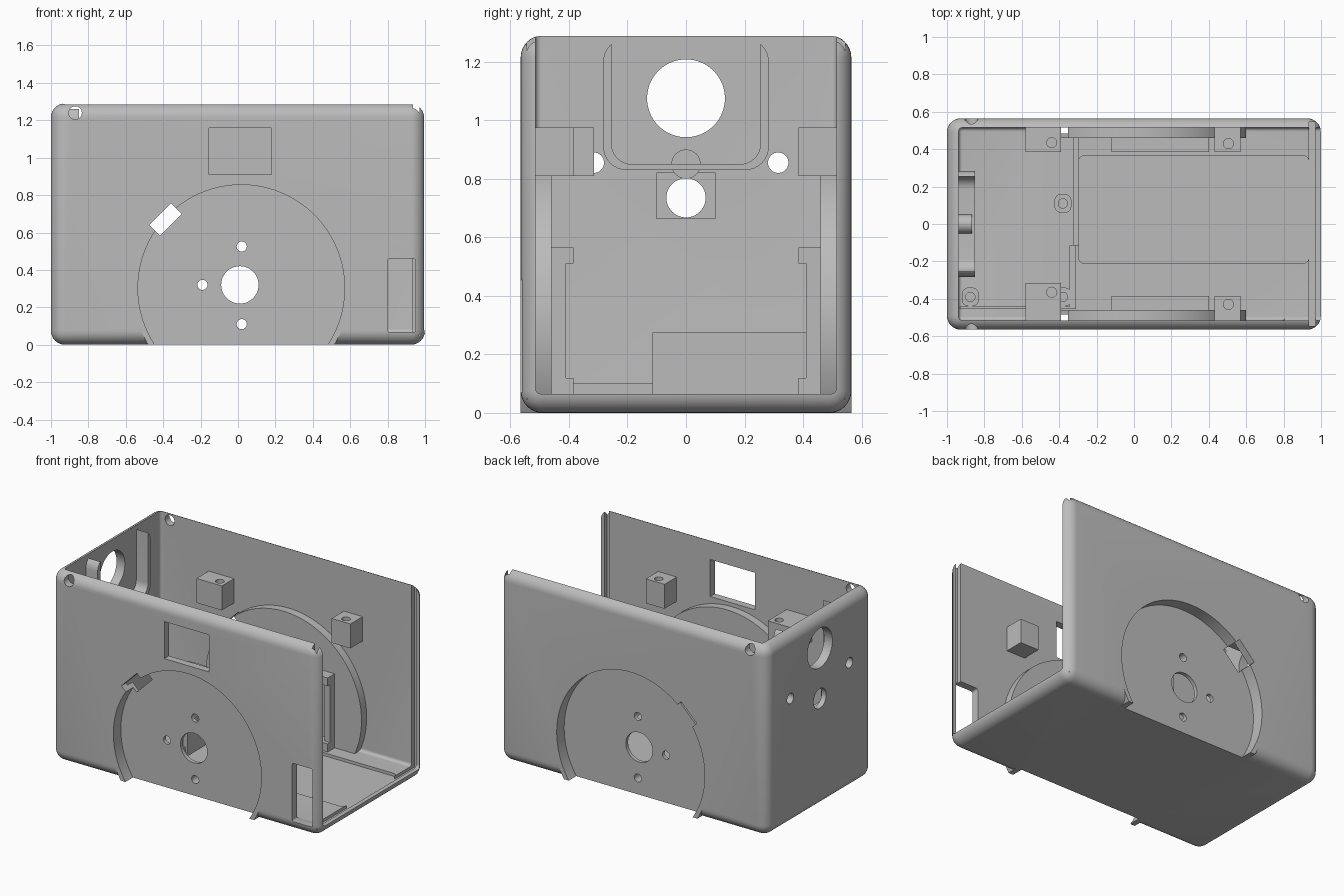
import bpy, bmesh, math
from mathutils import Matrix, Vector

if "Cube" in bpy.data.objects:
    bpy.data.objects.remove(bpy.data.objects["Cube"], do_unlink=True)

grey = bpy.data.materials.new("plain_grey")
grey.use_nodes = True
grey.diffuse_color = (0.5, 0.5, 0.5, 1)
grey.node_tree.nodes["Principled BSDF"].inputs["Base Color"].default_value = (0.5, 0.5, 0.5, 1)
parts = []


def finish(bm, name):
    mesh = bpy.data.meshes.new(name)
    bm.to_mesh(mesh)
    bm.free()
    obj = bpy.data.objects.new(name, mesh)
    bpy.context.scene.collection.objects.link(obj)
    mesh.materials.append(grey)
    return obj


def box(name, x, y, z, radius=0, axis=None, turn=0):
    """Box from ranges; rounds all edges, or only those along one axis."""
    bm = bmesh.new()
    bmesh.ops.create_cube(bm, size=1)
    size = Vector((x[1] - x[0], y[1] - y[0], z[1] - z[0]))
    mid = Vector((x[0] + x[1], y[0] + y[1], z[0] + z[1])) / 2
    bmesh.ops.scale(bm, vec=size, verts=bm.verts)
    if radius:
        edges = [e for e in bm.edges if axis is None or
                 abs((e.verts[0].co - e.verts[1].co)[axis]) > 1e-4]
        bmesh.ops.bevel(bm, geom=edges, offset=radius, segments=8,
                        profile=0.5, affect='EDGES')
    bmesh.ops.transform(bm, verts=bm.verts,
                        matrix=Matrix.Translation(mid) @ Matrix.Rotation(turn, 4, 'Y'))
    return finish(bm, name)


def rod(name, axis, centre, span, radius, sides=32):
    """Cylinder along an axis (0, 1 or 2); centre gives the other two coordinates."""
    bm = bmesh.new()
    bmesh.ops.create_cone(bm, cap_ends=True, segments=sides, radius1=radius,
                          radius2=radius, depth=span[1] - span[0])
    turn = [Matrix.Rotation(math.pi / 2, 4, 'Y'),
            Matrix.Rotation(math.pi / 2, 4, 'X'), Matrix()][axis]
    place = list(centre)
    place.insert(axis, sum(span) / 2)
    bmesh.ops.transform(bm, verts=bm.verts, matrix=Matrix.Translation(place) @ turn)
    return finish(bm, name)


def boolean(obj, tools, operation='DIFFERENCE'):
    for tool in tools:
        mod = obj.modifiers.new("shape", 'BOOLEAN')
        mod.operation = operation
        mod.solver = 'EXACT'
        mod.object = tool
    graph = bpy.context.evaluated_depsgraph_get()
    mesh = bpy.data.meshes.new_from_object(obj.evaluated_get(graph))
    obj.modifiers.clear()
    obj.data = mesh
    return obj


def discard(tools):
    for tool in tools:
        bpy.data.objects.remove(tool, do_unlink=True)


def span(side, near, far):
    return tuple(sorted((side * near, side * far)))


def keep(obj):
    parts.append(obj)
    return obj


# Wheel recess, axle and screw holes shared by both long walls
WHEEL = (0.0175, 0.3025)
R = 0.5525
wheel_cuts = [rod("recess", 1, WHEEL, span(s, 0.485, 0.7), R, 128) for s in (-1, 1)]
through = [rod("axle_hole", 1, (0.01, 0.32), (-1, 1), 0.1, 48)]
through += [rod("screw_hole", 1, c, (-1, 1), 0.027)
            for c in ((0.02, 0.525), (-0.19, 0.32), (0.02, 0.11))]
slots = [box("slot", (-0.47, -0.306), (-1, 1), (0.629, 0.711), turn=-math.pi / 4)]

# Shell: rounded box, open at the top and at one end
shell = keep(box("shell", (-1, 1), (-0.565, 0.565), (0, 1.29), 0.075))
body_cuts = [
    box("cavity", (-0.938, 1.3), (-0.515, 0.515), (0.065, 1.6), 0.02),
    box("panel_groove", (0.935, 0.97), (-0.545, 0.545), (0.045, 1.5)),
    box("battery_pocket", (-0.295, 0.935), (-0.21, 0.365), (0.045, 0.2), 0.03, 2),
    box("window", (-0.155, 0.18), (-0.7, -0.45), (0.91, 1.16)),
    box("side_slot", (0.8, 0.95), (-0.7, -0.45), (0.067, 0.46), 0.012, 1),
    box("sensor_pocket", (-0.965, -0.9), (-0.1, 0.1), (0.665, 0.82)),
    rod("lid_hole", 1, (-0.87, 1.24), (-1, 1), 0.035),
    rod("large_hole", 0, (0, 1.075), (-1.2, -0.8), 0.133, 64),
    rod("sensor_hole", 0, (0, 0.735), (-1.2, -0.8), 0.067, 48),
]
body_cuts += [rod("end_hole", 0, (s * 0.315, 0.855), (-1.2, -0.8), 0.035) for s in (-1, 1)]
boolean(shell, body_cuts + wheel_cuts + through + slots)
discard(body_cuts)

# Wheel housings on the inside, with the small lips left at the bottom rim
limit = box("limit", (-1, 1), (-1, 1), (0.03, 2))
low_limit = box("low_limit", (-1, 1), (-1, 1), (0, 0.085))
for s, label in ((-1, "front"), (1, "back")):
    housing = keep(rod(label + "_wheel_housing", 1, WHEEL, span(s, 0.46, 0.53), R + 0.03, 128))
    boolean(housing, [limit], 'INTERSECT')
    boolean(housing, wheel_cuts + through + slots)
    lip = keep(rod(label + "_rim_lip", 1, WHEEL, span(s, 0.486, 0.565), R + 0.03, 128))
    boolean(lip, [low_limit], 'INTERSECT')
    boolean(lip, wheel_cuts)

    # Motor bracket: two rails and an end post
    rails = [((-0.12, 0.40), (0.385, 0.47), (0.51, 0.565)),
             ((-0.12, 0.40), (0.385, 0.47), (0.06, 0.12)),
             ((0.36, 0.40), (0.41, 0.47), (0.11, 0.52))]
    for i, (x, y, z) in enumerate(rails):
        rail = box(label + "_motor_bracket_" + str(i + 1), x, span(s, *y), z)
        keep(boolean(rail, through))

    # Lid screw blocks
    inner = 0.315 if s < 0 else 0.385
    for name, x, near, hole in (("end", (-0.58, -0.39), inner, (-0.44, inner + 0.05)),
                                ("open", (0.43, 0.57), 0.385, (0.505, 0.43))):
        block = keep(box(label + "_" + name + "_screw_block", x, span(s, near, 0.52), (0.81, 0.975)))
        drill = rod("drill", 2, (hole[0], s * hole[1]), (0.86, 1.1), 0.027)
        boolean(block, [drill])
        discard([drill])
discard(wheel_cuts + through + slots + [limit, low_limit])

# Sensor cradle on the closed end
cradle = keep(box("sensor_cradle", (-0.95, -0.85), (-0.283, 0.283), (0.83, 1.28), 0.08, 0))
cradle_cut = box("cradle_cut", (-1.1, -0.7), (-0.255, 0.255), (0.85, 1.6), 0.07, 0)
boolean(cradle, [cradle_cut])
discard([cradle_cut])
keep(rod("cradle_stop", 0, (0, 0.85), (-0.945, -0.865), 0.05))

# Floor dividers
keep(box("battery_divider", (-0.325, -0.295), (-0.115, 0.46), (0.05, 0.275)))
keep(box("low_divider", (-0.345, -0.31), (-0.44, -0.115), (0.05, 0.1)))
keep(box("floor_rib", (-0.93, -0.31), (-0.455, -0.44), (0.05, 0.1)))

# Circuit board standoffs
for i, (x, y) in enumerate(((-0.38, 0.11), (-0.875, -0.39), (-0.38, -0.39))):
    post = keep(box("standoff_" + str(i + 1), (x - 0.045, x + 0.045),
                    (y - 0.05, y + 0.05), (0.05, 0.1), 0.035, 2))
    drill = rod("drill", 2, (x, y), (0.07, 0.3), 0.025)
    boolean(post, [drill])
    discard([drill])

# Smooth the rounded edges, keep the rest sharp
bpy.ops.object.select_all(action='DESELECT')
for obj in parts:
    obj.select_set(True)
bpy.context.view_layer.objects.active = shell
bpy.ops.object.shade_smooth_by_angle(angle=math.radians(30))
